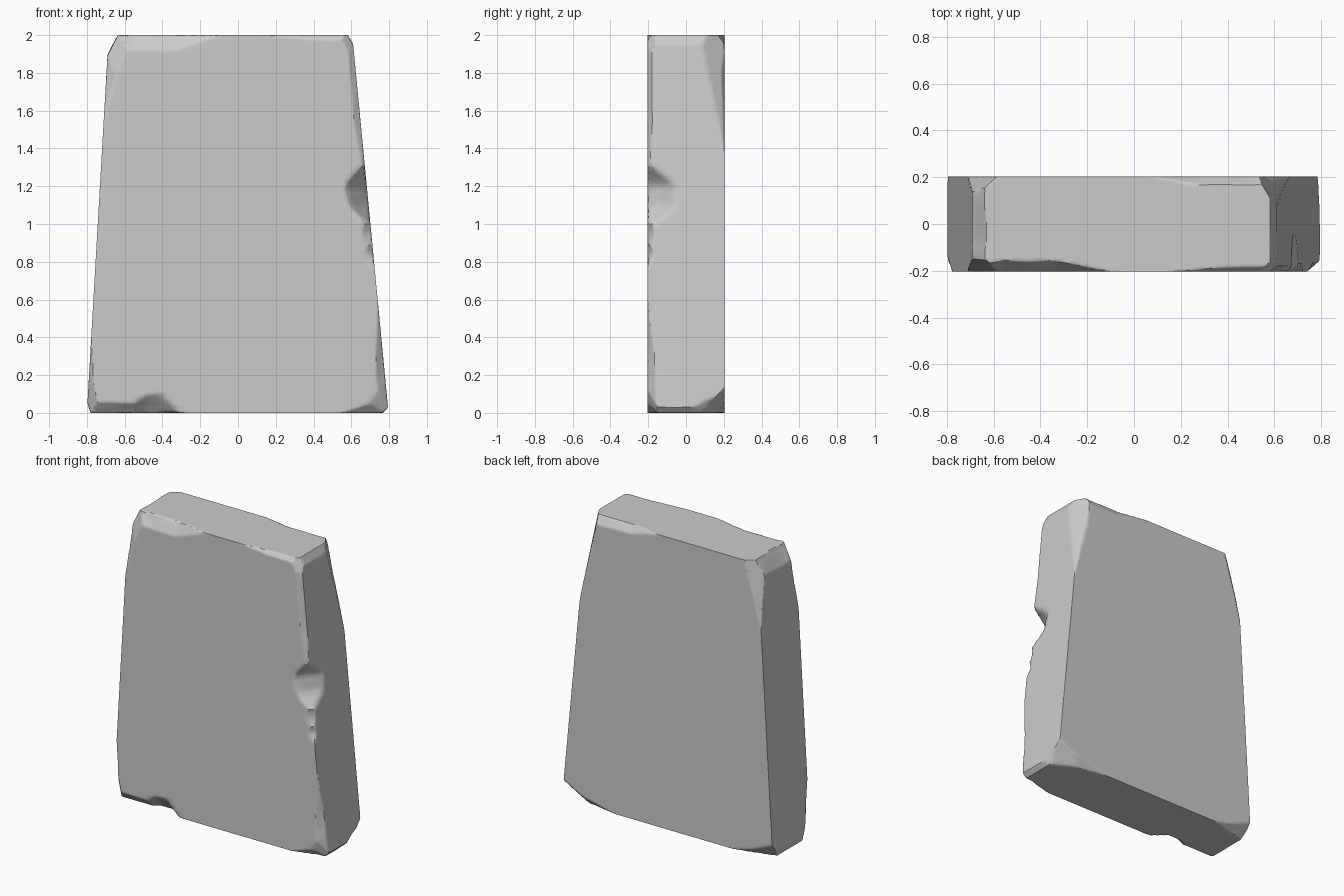
import bpy, bmesh, math
from mathutils import Vector, noise

if "Cube" in bpy.data.objects:
    bpy.data.objects.remove(bpy.data.objects["Cube"])

H, Y = 2.0, 0.203
# Six slab faces: gap = distance inside the face, and the inward axis
FACES = {
    'L': (lambda p: p.x + 0.80 - 0.0575 * p.z, Vector((1, 0, 0))),
    'R': (lambda p: 0.797 - 0.096 * p.z - p.x, Vector((-1, 0, 0))),
    'F': (lambda p: p.y + Y, Vector((0, 1, 0))),
    'B': (lambda p: Y - p.y, Vector((0, -1, 0))),
    'D': (lambda p: p.z, Vector((0, 0, 1))),
    'T': (lambda p: H - p.z, Vector((0, 0, -1))),
}

# Chips along each edge: centre, half length, size on each of the two faces
CHIPS = {
    'FT': [(-.45, .35, .045, .08), (.5, .35, .02, .025)],
    'BT': [(.4, .33, .036, .05)],
    'LT': [(0, 1, .05, .1)],
    'RT': [(0, 1, .022, .05)],
    'RF': [(0, .6, .05, .045), (.85, .06, .045, .03), (.95, .09, .05, .035),
           (1.15, .17, .115, .15), (1.7, .6, .032, .024)],
    'LF': [(0, .4, .03, .045), (2, .45, .065, .05)],
    'RB': [(2, .62, .065, .04)],
    'LB': [(2, .45, .06, .05)],
    'FD': [(-.7, .4, .05, .055), (-.45, .15, .08, .1), (.8, .25, .05, .06)],
    'BD': [(-.8, .3, .05, .05), (.8, .4, .05, .06)],
    'RD': [(0, 1, .03, .03), (.2, .2, .05, .08)],
    'LD': [(0, 1, .02, .055)],
}

# Broken corners: size of the break along each face
CORNERS = {
    'LFT': (.13, .08, .34), 'RFT': (.07, .06, .15),
    'LBT': (.10, .09, .42), 'RBT': (.08, .13, .6),
    'LFD': (.07, .08, .25), 'RFD': (.15, .06, .17),
    'LBD': (.25, .08, .1), 'RBD': (.25, .14, .13),
}


def cut(p, faces, sizes):
    """Push a point inwards onto the slanted plane of a chip."""
    if min(sizes) < 0.001:
        return
    f = sum(FACES[k][0](p) / s for k, s in zip(faces, sizes))
    if f < 1:
        push = (1 - f) / sum(1 / s ** 2 for s in sizes)
        for k, s in zip(faces, sizes):
            p += FACES[k][1] * (push / s)


def edge_axis(faces):
    """The axis that neither face points along."""
    used = FACES[faces[0]][1] + FACES[faces[1]][1]
    return min(range(3), key=lambda i: abs(used[i]))


def station(i, n):
    """Grid spacing that is finer near the edges."""
    t = i / n
    return 0.3 * t + 0.7 * (0.5 - 0.5 * math.cos(math.pi * t))


# Tapered slab as six fine grids
bm = bmesh.new()
counts = (64, 26, 100)
for axis in range(3):
    a, b = (axis + 1) % 3, (axis + 2) % 3
    for side in (0, 1):
        grid = []
        for i in range(counts[a] + 1):
            row = []
            for j in range(counts[b] + 1):
                c = [side] * 3
                c[a], c[b] = station(i, counts[a]), station(j, counts[b])
                z = H * c[2]
                left, right = -0.80 + 0.0575 * z, 0.797 - 0.096 * z
                row.append(bm.verts.new((left + (right - left) * c[0], Y * (2 * c[1] - 1), z)))
            grid.append(row)
        for i in range(counts[a]):
            for j in range(counts[b]):
                bm.faces.new((grid[i][j], grid[i + 1][j], grid[i + 1][j + 1], grid[i][j + 1]))
bmesh.ops.remove_doubles(bm, verts=bm.verts[:], dist=1e-5)

# Wear the edges and break the corners
for v in bm.verts:
    p = v.co.copy()
    rough = 1 + 0.15 * noise.noise(p * 7)
    for _ in range(2):
        for faces, chips in CHIPS.items():
            t = p[edge_axis(faces)]
            for centre, half, *sizes in chips:
                fade = rough * max(0, min(1, 1.5 * (1 - abs(t - centre) / half)))
                cut(p, faces, [s * fade for s in sizes])
        for faces, sizes in CORNERS.items():
            cut(p, faces, sizes)
    v.co = p

bmesh.ops.remove_doubles(bm, verts=bm.verts[:], dist=1e-4)
bmesh.ops.recalc_face_normals(bm, faces=bm.faces[:])
mesh = bpy.data.meshes.new("stone_slab")
bm.to_mesh(mesh)
bm.free()
slab = bpy.data.objects.new("stone_slab", mesh)
bpy.context.collection.objects.link(slab)
bpy.context.view_layer.objects.active = slab
slab.select_set(True)
bpy.ops.object.shade_smooth_by_angle(angle=math.radians(35))
